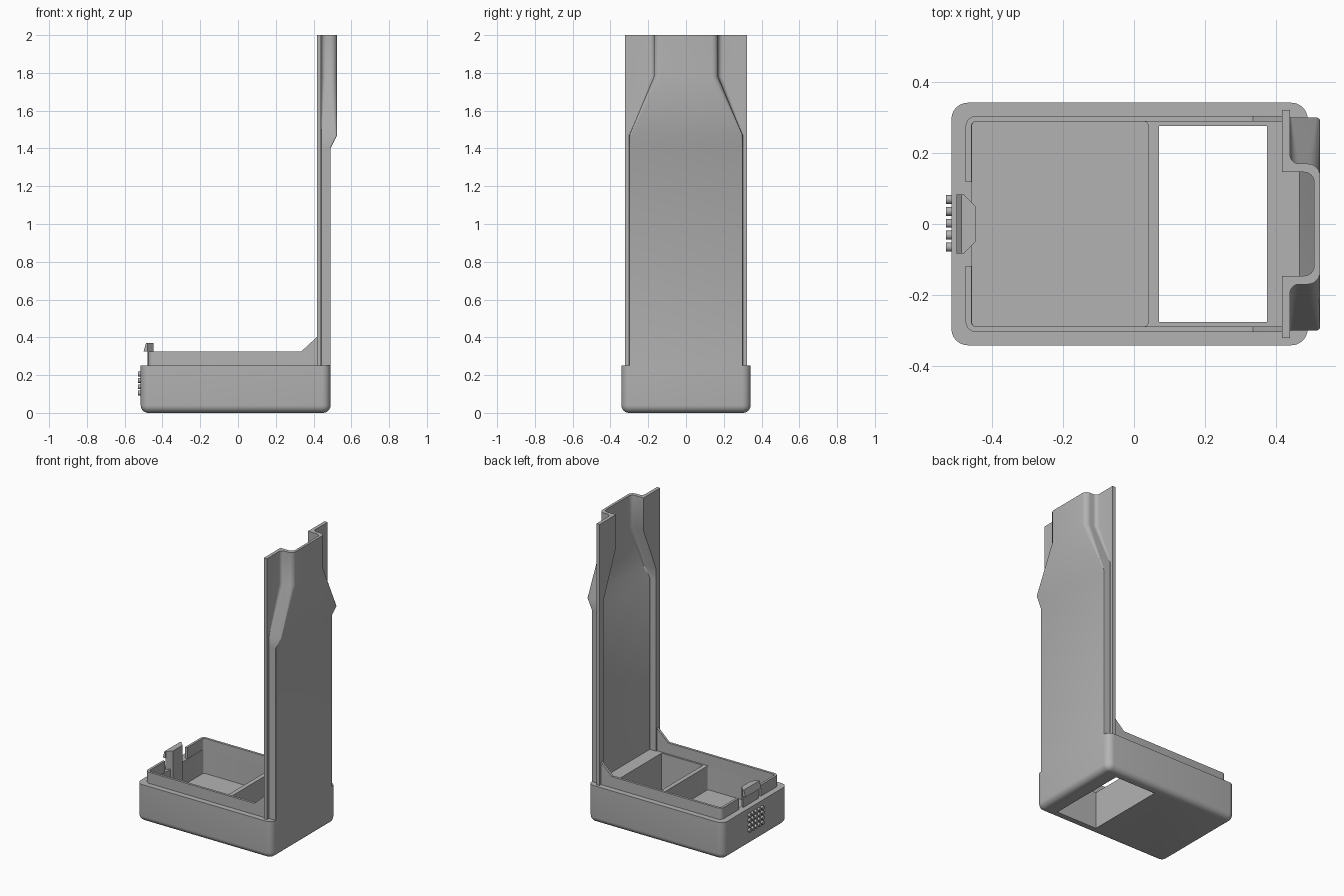
import bpy, bmesh, math

if "Cube" in bpy.data.objects:
    bpy.data.objects.remove(bpy.data.objects["Cube"])

grey = bpy.data.materials.new("plain_grey")
grey.diffuse_color = (0.45, 0.45, 0.45, 1)
grey.use_nodes = True
grey.node_tree.nodes["Principled BSDF"].inputs["Base Color"].default_value = grey.diffuse_color


def loft(name, rings, smooth=True):
    """Skin a stack of equal-length closed rings and cap both ends."""
    bm = bmesh.new()
    vs = [[bm.verts.new(p) for p in ring] for ring in rings]
    n = len(rings[0])
    for a, b in zip(vs, vs[1:]):
        for i in range(n):
            j = (i + 1) % n
            bm.faces.new((a[i], a[j], b[j], b[i]))
    bm.faces.new(vs[0][::-1])
    bm.faces.new(vs[-1])
    bmesh.ops.recalc_face_normals(bm, faces=bm.faces)
    me = bpy.data.meshes.new(name)
    bm.to_mesh(me)
    bm.free()
    ob = bpy.data.objects.new(name, me)
    bpy.context.collection.objects.link(ob)
    me.materials.append(grey)
    bpy.ops.object.select_all(action='DESELECT')
    bpy.context.view_layer.objects.active = ob
    ob.select_set(True)
    if smooth:
        bpy.ops.object.shade_smooth_by_angle(angle=math.radians(32))
    return ob


def prism(name, pts, lo, hi, axis='z'):
    """Extrude a plan (xy) along z, or a side profile (xz) along y."""
    put = (lambda p, t: (p[0], p[1], t)) if axis == 'z' else (lambda p, t: (p[0], t, p[1]))
    return loft(name, [[put(p, t) for p in pts] for t in (lo, hi)])


def arc(cx, cy, r, a0, a1, n=6):
    return [(cx + r * math.cos(math.radians(a0 + (a1 - a0) * i / n)),
             cy + r * math.sin(math.radians(a0 + (a1 - a0) * i / n))) for i in range(n + 1)]


def round_rect(x0, x1, h, r):
    pts = []
    for cx, cy, a in ((x1 - r, h - r, 0), (x0 + r, h - r, 90),
                      (x0 + r, r - h, 180), (x1 - r, r - h, 270)):
        pts += arc(cx, cy, r, a, a + 90)
    return pts


def mirror_y(ob):
    m = ob.modifiers.new("mirror", 'MIRROR')
    m.use_axis = (False, True, False)


# Base tray: rounded corners and rounded underside edge
R = 0.04
rings = []
for k in range(7):
    a = math.radians(15 * k)
    inset, z = R * (1 - math.sin(a)), R * (1 - math.cos(a))
    rings.append([(x, y, z) for x, y in round_rect(-0.515 + inset, 0.49 - inset, 0.342 - inset, 0.046 - inset)])
rings.append([(x, y, 0.25) for x, y in round_rect(-0.515, 0.49, 0.342, 0.046)])
base = loft("base_tray", rings, smooth=False)

# Storage pocket and through opening cut from the tray
for name, pts, lo in (("pocket_cutter", round_rect(-0.457, 0.04, 0.289, 0.012), 0.09),
                      ("opening_cutter", [(0.07, -0.277), (0.375, -0.277), (0.375, 0.277), (0.07, 0.277)], -0.1)):
    cut = prism(name, pts, lo, 0.4)
    m = base.modifiers.new(name, 'BOOLEAN')
    m.object, m.operation, m.solver = cut, 'DIFFERENCE', 'EXACT'
    bpy.context.view_layer.objects.active = base
    bpy.ops.object.modifier_apply(modifier=name)
    bpy.data.objects.remove(cut)
bpy.ops.object.select_all(action='DESELECT')
base.select_set(True)
bpy.ops.object.shade_smooth_by_angle(angle=math.radians(32))

# Raised lip around the tray, open at the clip
lip = prism("lip",
            [(0.43, 0.305)] + arc(-0.445, 0.275, 0.03, 90, 180) + [(-0.475, 0.118), (-0.459, 0.118)]
            + arc(-0.445, 0.275, 0.014, 180, 90) + [(0.43, 0.289)], 0.25, 0.325)
mirror_y(lip)

# Sloping gussets where the lip meets the back panel
gusset = prism("lip_gusset", [(0.335, 0.325), (0.43, 0.325), (0.43, 0.412), (0.418, 0.402)], 0.289, 0.305, 'y')
mirror_y(gusset)

# Snap clip: tapered post with an outward hook
prism("clip_post", [(-0.48, -0.083), (-0.447, -0.05), (-0.447, 0.05), (-0.48, 0.083)], 0.09, 0.37)
prism("clip_hook", [(-0.5, 0.325), (-0.478, 0.325), (-0.478, 0.37), (-0.487, 0.37)], -0.083, 0.083, 'y')


# Back panel: flanged channel that bulges, then narrows towards the top
def section(z, w, xo, xi, wi, r, f):
    outer = [(0.44, 0.322)] + arc(0.44 + f, w + f, f, 180, 270)
    outer += arc(xo - r, w - r, r, 90, 0)
    ri = r * 0.8
    inner = [(0.417, 0.322), (0.417, wi)] + arc(xi - ri, wi - ri, ri, 90, 0)
    flip = lambda pts: [(x, -y) for x, y in reversed(pts)]
    ring = outer + flip(outer) + flip(inner)[::-1] + inner[::-1]
    return [(x, y, z) for x, y in ring]


loft("back_panel", [section(*s) for s in (
    (0.25, 0.30, 0.490, 0.465, 0.280, 0.004, 0.002),
    (1.40, 0.30, 0.490, 0.465, 0.280, 0.004, 0.002),
    (1.47, 0.30, 0.525, 0.508, 0.280, 0.010, 0.004),
    (1.78, 0.17, 0.525, 0.508, 0.146, 0.035, 0.025),
    (2.00, 0.17, 0.525, 0.508, 0.146, 0.035, 0.025))])

# Grid of grip studs on the clip end
for row in range(4):
    for col in range(5):
        bpy.ops.mesh.primitive_cylinder_add(
            vertices=16, radius=0.0125, depth=0.03, rotation=(0, math.pi / 2, 0),
            location=(-0.515, 0.0335 * (col - 2) + 0.002, 0.105 + 0.0335 * row))
        stud = bpy.context.object
        stud.name = "grip_stud"
        stud.data.materials.append(grey)
        bpy.ops.object.shade_smooth_by_angle(angle=math.radians(32))
